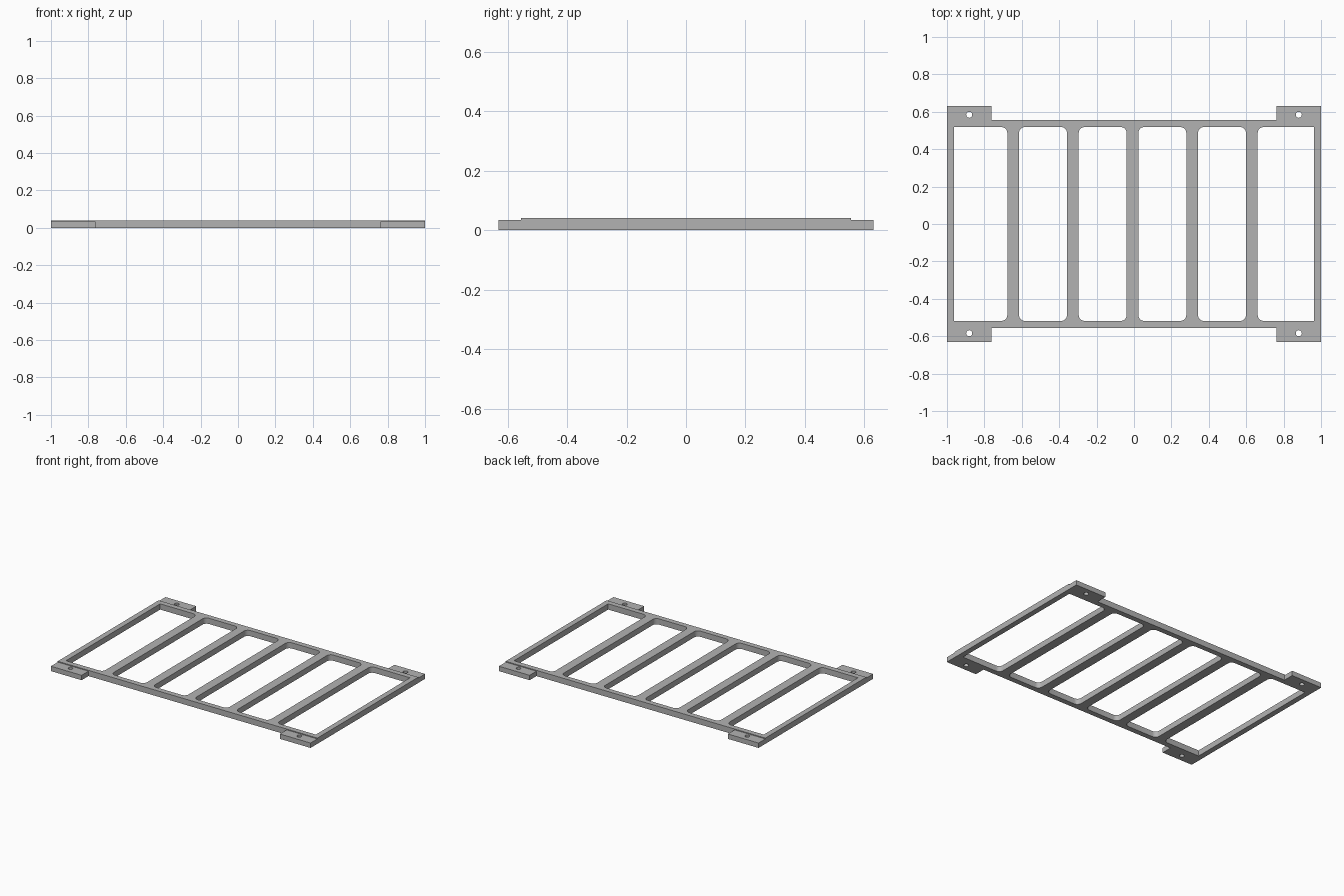
import bpy
import math

cube = bpy.data.objects.get("Cube")
if cube:
    bpy.data.objects.remove(cube, do_unlink=True)

grey = bpy.data.materials.new("light grey")
grey.use_nodes = True
colour = (0.45, 0.45, 0.45, 1)
grey.diffuse_color = colour
grey.node_tree.nodes["Principled BSDF"].inputs["Base Color"].default_value = colour

FRAME_Y, TAB_Y = 0.555, 0.63
OPEN_X, OPEN_Y = 0.962, 0.518
FRAME_H, TAB_H = 0.04, 0.034
BAR_W, PITCH, BAR_SHIFT = 0.063, 0.319, -0.008
RADIUS = 0.03


def rectangle(x0, x1, y0, y1, r_left=0, r_right=0, steps=6):
    """Outline with separate corner radii on the left and right ends."""
    points = []
    corners = [(x1, y1, r_right, -1, -1), (x0, y1, r_left, 1, -1),
               (x0, y0, r_left, 1, 1), (x1, y0, r_right, -1, 1)]
    for i, (x, y, r, sx, sy) in enumerate(corners):
        if not r:
            points.append((x, y))
            continue
        for k in range(steps + 1):
            a = math.pi / 2 * (i + k / steps)
            points.append((x + sx * r + r * math.cos(a), y + sy * r + r * math.sin(a)))
    return points


def circle(cx, cy, r, sides=24):
    angles = [2 * math.pi * k / sides for k in range(sides)]
    return [(cx + r * math.cos(a), cy + r * math.sin(a)) for a in angles]


def plate(name, outlines, height):
    """Extruded flat plate; every outline after the first is a hole."""
    curve = bpy.data.curves.new(name, "CURVE")
    curve.dimensions = "2D"
    curve.fill_mode = "BOTH"
    curve.extrude = height / 2
    for outline in outlines:
        spline = curve.splines.new("POLY")
        spline.points.add(len(outline) - 1)
        for point, (x, y) in zip(spline.points, outline):
            point.co = (x, y, 0, 1)
        spline.use_cyclic_u = True
        spline.use_smooth = False
    curve.materials.append(grey)
    obj = bpy.data.objects.new(name, curve)
    obj.location.z = height / 2
    bpy.context.collection.objects.link(obj)
    bpy.ops.object.select_all(action="DESELECT")
    obj.select_set(True)
    bpy.context.view_layer.objects.active = obj
    bpy.ops.object.convert(target="MESH")
    bpy.ops.object.shade_smooth_by_angle(angle=math.radians(30))


# Slatted frame: six openings between five crossbars, square at the outer ends
bars = [BAR_SHIFT + PITCH * i for i in range(-2, 3)]
starts = [-OPEN_X] + [b + BAR_W / 2 for b in bars]
ends = [b - BAR_W / 2 for b in bars] + [OPEN_X]
openings = [rectangle(a, b, -OPEN_Y, OPEN_Y,
                      0 if a == -OPEN_X else RADIUS,
                      0 if b == OPEN_X else RADIUS)
            for a, b in zip(starts, ends)]
plate("slatted_frame", [rectangle(-1, 1, -FRAME_Y, FRAME_Y)] + openings, FRAME_H)

# Four lower mounting tabs with screw holes
for x_name, sx in (("left", 1), ("right", -1)):
    for y_name, sy in (("back", 1), ("front", -1)):
        x0, x1 = sorted((sx * 0.763, sx))
        y0, y1 = sorted((sy * FRAME_Y, sy * TAB_Y))
        plate(f"{y_name}_{x_name}_mounting_tab",
              [rectangle(x0, x1, y0, y1), circle(sx * 0.881, sy * 0.584, 0.016)], TAB_H)
